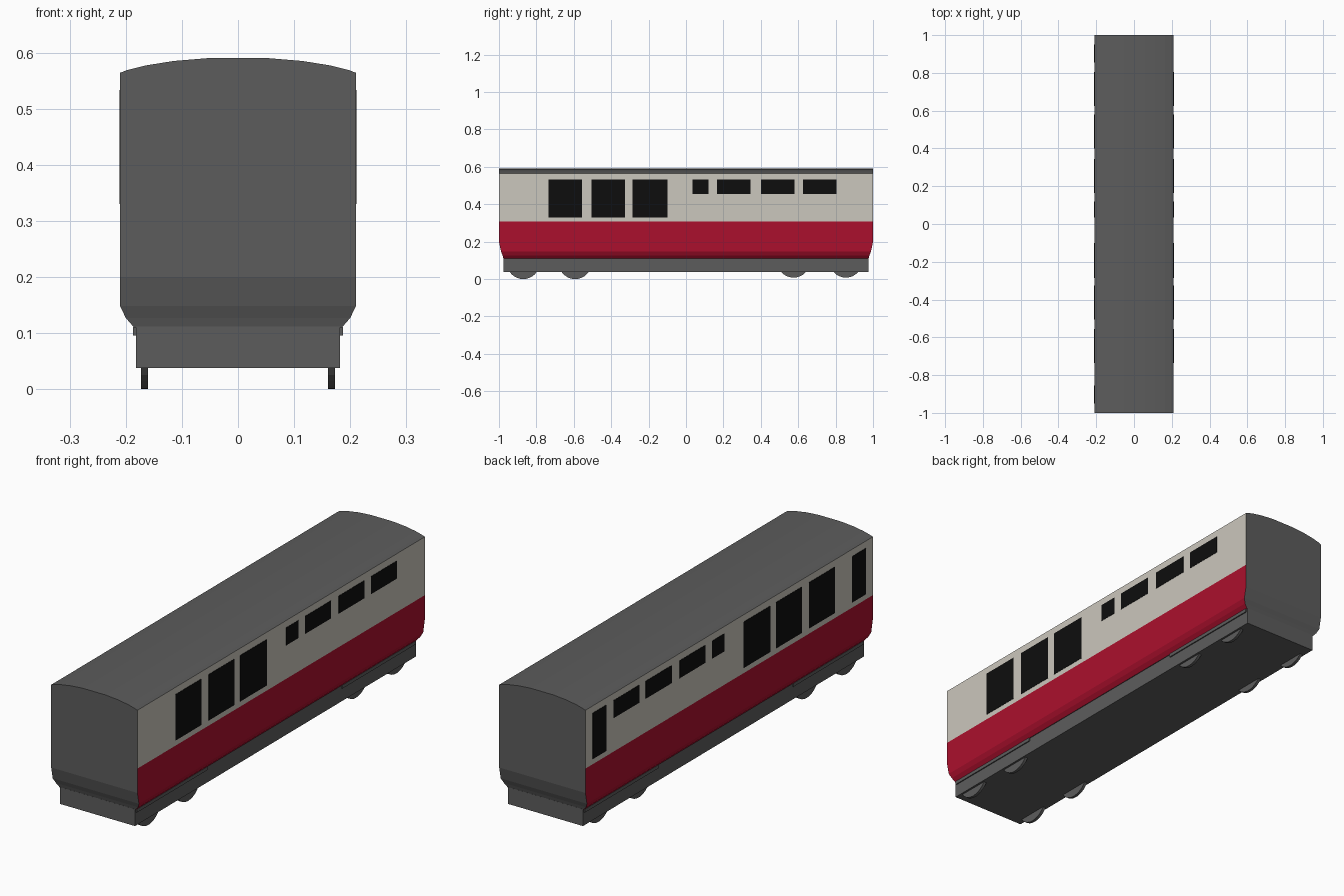
import bpy, bmesh, math
from mathutils import Matrix

if "Cube" in bpy.data.objects:
    bpy.data.objects.remove(bpy.data.objects["Cube"])


def material(name, rgb):
    m = bpy.data.materials.new(name)
    m.diffuse_color = (*rgb, 1)
    m.use_nodes = True
    m.node_tree.nodes["Principled BSDF"].inputs["Base Color"].default_value = m.diffuse_color
    return m


GREY = material("dark_grey", (0.108, 0.108, 0.108))
CREAM = material("cream", (0.60, 0.57, 0.51))
RED = material("crimson", (0.41, 0.005, 0.026))
BLACK = material("window_black", (0.004, 0.004, 0.004))


def make_object(name, bm, *mats):
    bmesh.ops.recalc_face_normals(bm, faces=bm.faces)
    me = bpy.data.meshes.new(name)
    bm.to_mesh(me)
    bm.free()
    for m in mats:
        me.materials.append(m)
    ob = bpy.data.objects.new(name, me)
    bpy.context.collection.objects.link(ob)
    return ob


def box(name, x0, x1, y0, y1, z0, z1, mat):
    bm = bmesh.new()
    bmesh.ops.create_cube(bm, size=1)
    for v in bm.verts:
        v.co = (x1 if v.co.x > 0 else x0,
                y1 if v.co.y > 0 else y0,
                z1 if v.co.z > 0 else z0)
    return make_object(name, bm, mat)


# Coach body: rows of half width, height and half length, from sill to roof
rows = [(0.185, 0.11, 0.976), (0.200, 0.127, 0.981), (0.210, 0.148, 0.989),
        (0.210, 0.20, 1), (0.210, 0.307, 1), (0.210, 0.564, 1),
        (0.197, 0.569, 1), (0.165, 0.577, 1), (0.115, 0.585, 1), (0.055, 0.590, 1)]
bm = bmesh.new()
rings = [[bm.verts.new((sx * x, sy * y, z))
          for sx, sy in ((-1, -1), (1, -1), (1, 1), (-1, 1))] for x, z, y in rows]
for a, b in zip(rings, rings[1:]):
    for i in range(4):
        j = (i + 1) % 4
        bm.faces.new((a[i], a[j], b[j], b[i]))
bm.faces.new(rings[0])
bm.faces.new(rings[-1])
bm.normal_update()
# Livery: grey ends, roof and floor; cream above crimson on the sides
for f in bm.faces:
    z = f.calc_center_median().z
    if abs(f.normal.y) > 0.5 or z > 0.564 or abs(f.normal.x) < 0.1:
        f.material_index = 0
    else:
        f.material_index = 1 if z > 0.307 else 2
make_object("coach_body", bm, GREY, CREAM, RED)

# Underframe
box("underframe", -0.182, 0.182, -0.977, 0.977, 0.038, 0.112, GREY)

# Windows: start, end along the coach, and lower edge
main_windows = [(-0.735, -0.555, 0.33), (-0.505, -0.325, 0.33), (-0.285, -0.10, 0.33),
                (0.035, 0.12, 0.455), (0.165, 0.345, 0.455),
                (0.40, 0.58, 0.455), (0.625, 0.805, 0.455)]
door_windows = [(-0.95, -0.855, 0.33), (0.855, 0.95, 0.33)]
for side, label, panes in ((1, "right", main_windows),
                           (-1, "left", main_windows + door_windows)):
    for y0, y1, z0 in panes:
        xs = sorted((side * 0.209, side * 0.2112))
        box(label + "_window", *xs, y0, y1, z0, 0.533, BLACK)

# Footboards beside each bogie, and wheels
for side, label in ((1, "right"), (-1, "left")):
    for y0, y1 in ((-0.97, -0.48), (0.46, 0.97)):
        xs = sorted((side * 0.17, side * 0.187))
        box(label + "_footboard", *xs, y0, y1, 0.096, 0.111, GREY)
    for y, low in ((-0.87, 0), (-0.593, 0), (0.575, 0.008), (0.855, 0.008)):
        bm = bmesh.new()
        bmesh.ops.create_cone(bm, cap_ends=True, segments=32, radius1=0.088,
                              radius2=0.088, depth=0.013,
                              matrix=Matrix.Translation((side * 0.1665, y, 0.088 + low))
                              @ Matrix.Rotation(math.pi / 2, 4, 'Y'))
        # keep the wheel top hidden inside the floor
        for v in bm.verts:
            v.co.z = min(v.co.z, 0.111)
        make_object(label + "_wheel", bm, GREY)
